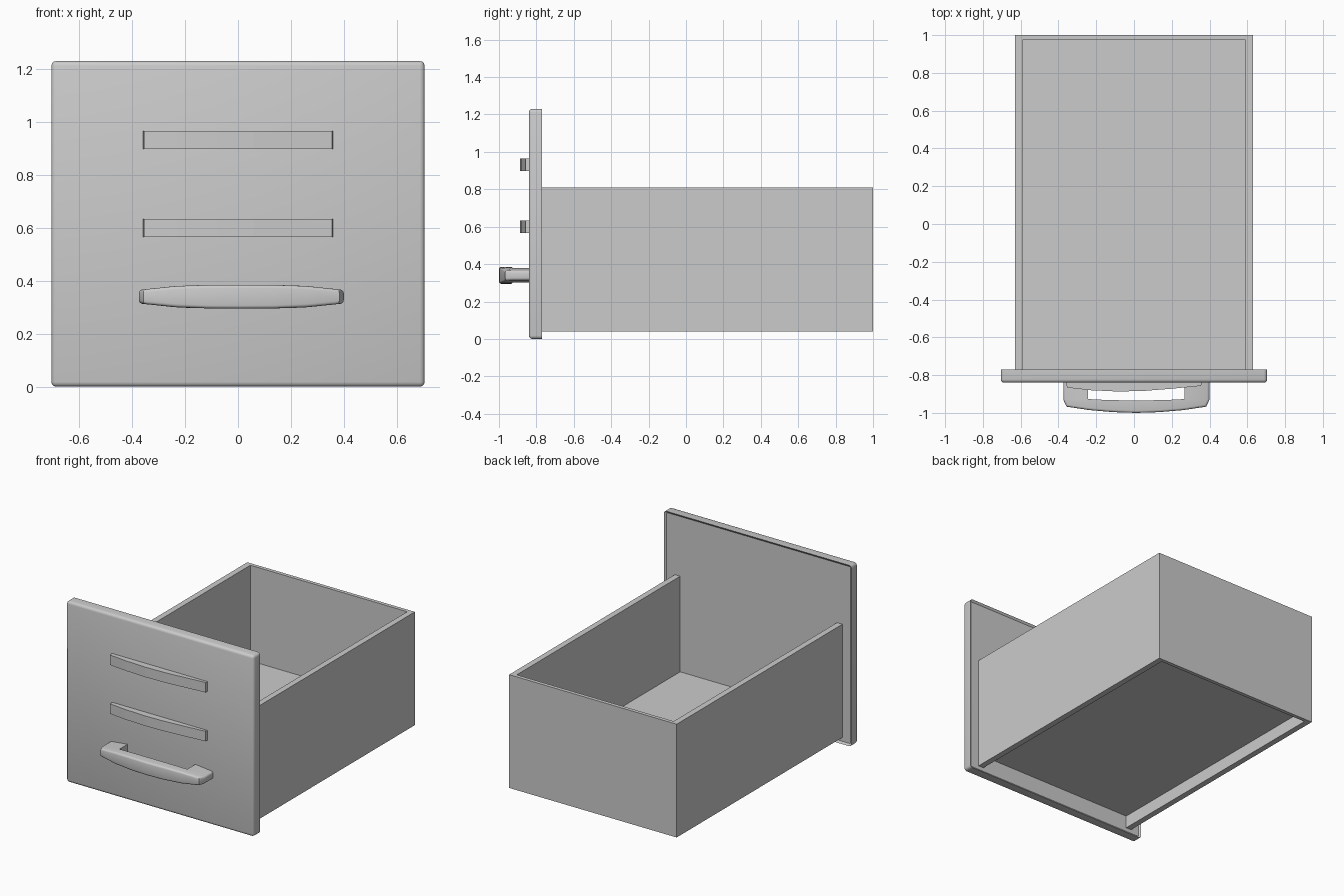
import bpy, bmesh, math
from mathutils import Vector

cube = bpy.data.objects.get("Cube")
if cube:
    bpy.data.objects.remove(cube, do_unlink=True)

grey = bpy.data.materials.new("plain grey")
grey.use_nodes = True
COLOUR = (0.6, 0.6, 0.6, 1)
grey.diffuse_color = COLOUR
grey.node_tree.nodes["Principled BSDF"].inputs["Base Color"].default_value = COLOUR


def finish(name, bm, smooth=False):
    bmesh.ops.recalc_face_normals(bm, faces=bm.faces)
    mesh = bpy.data.meshes.new(name)
    bm.to_mesh(mesh)
    bm.free()
    mesh.materials.append(grey)
    obj = bpy.data.objects.new(name, mesh)
    bpy.context.collection.objects.link(obj)
    if smooth:
        bpy.ops.object.select_all(action='DESELECT')
        obj.select_set(True)
        bpy.context.view_layer.objects.active = obj
        bpy.ops.object.shade_smooth_by_angle(angle=math.radians(35))
    return obj


def box(lo, hi):
    bm = bmesh.new()
    bmesh.ops.create_cube(bm, size=1)
    lo, hi = Vector(lo), Vector(hi)
    for v in bm.verts:
        v.co = (lo + hi) / 2 + v.co * (hi - lo)
    return bm


def prism(outline, z0, z1):
    """Vertical prism from an (x, y) outline."""
    bm = bmesh.new()
    face = bm.faces.new([bm.verts.new((x, y, z0)) for x, y in outline])
    top = bmesh.ops.extrude_face_region(bm, geom=[face])["geom"]
    for v in top:
        if isinstance(v, bmesh.types.BMVert):
            v.co.z = z1
    return bm


# Front panel: rounded front and sides, shallow recess in the back
bm = box((-0.705, -0.84, 0), (0.705, -0.77, 1.23))
back = max(bm.faces, key=lambda f: f.calc_center_median().y)
rounded = [e for e in bm.edges if e not in back.edges[:]]
bmesh.ops.bevel(bm, geom=rounded, offset=0.018, segments=3, profile=0.5, affect='EDGES')
back = max(bm.faces, key=lambda f: f.calc_center_median().y)
bmesh.ops.inset_region(bm, faces=[back], thickness=0.014)
for v in back.verts:
    v.co.y -= 0.01
finish("front_panel", bm, True)

# Drawer walls: one U-shaped piece, open towards the panel
W, T, FRONT, BACK = 0.63, 0.04, -0.785, 1.0
walls = [(-W, FRONT), (-W, BACK), (W, BACK), (W, FRONT),
         (W - T, FRONT), (W - T, BACK - 0.025), (T - W, BACK - 0.025), (T - W, FRONT)]
finish("drawer_walls", prism(walls, 0.04, 0.81))

# Raised floor inside the walls
finish("drawer_floor", box((T - W, FRONT, 0.125), (W - T, BACK - 0.025, 0.16)))

# Two bowed slats on the panel
slat = [(-0.36, -0.83), (-0.355, -0.866), (-0.23, -0.88), (-0.08, -0.887),
        (0.06, -0.883), (0.2, -0.872), (0.355, -0.857), (0.36, -0.83)]
for name, z in (("lower_slat", 0.6), ("upper_slat", 0.932)):
    finish(name, prism(slat, z - 0.034, z + 0.034))

# Bowed handle: pairs of outer and inner points, mirrored about its middle
MID = 0.0125
half = [((0.387, -0.835), (0.255, -0.835)), ((0.387, -0.93), (0.255, -0.926)),
        ((0.37, -0.967), (0.25, -0.927)), ((0.25, -0.985), (0.2, -0.93)),
        ((0.12, -0.996), (0.1, -0.933))]
centre = [((0, -1.0), (0, -0.934))]
mirrored = [((-a[0], a[1]), (-b[0], b[1])) for a, b in reversed(half)]

bm = bmesh.new()
rings = []
for outer, inner in half + centre + mirrored:
    ring = []
    for (x, y), side in ((outer, -1), (outer, 1), (inner, 1), (inner, -1)):
        h = 0.045 - 0.02 * (abs(x) / 0.387) ** 3
        ring.append(bm.verts.new((MID + x, y, 0.34 + side * h)))
    rings.append(ring)
for a, b in zip(rings, rings[1:]):
    for i in range(4):
        j = (i + 1) % 4
        bm.faces.new((a[i], a[j], b[j], b[i]))
bm.faces.new(rings[0])
bm.faces.new(rings[-1])
bmesh.ops.recalc_face_normals(bm, faces=bm.faces)
# Round the long outer edges
outer_verts = {v for r in rings for v in r[:2]}
long_edges = [e for e in bm.edges
              if e.verts[0] in outer_verts and e.verts[1] in outer_verts
              and abs(e.verts[0].co.z - e.verts[1].co.z) < 0.02]
bmesh.ops.bevel(bm, geom=long_edges, offset=0.012, segments=3, profile=0.5, affect='EDGES')
finish("handle", bm, True)
